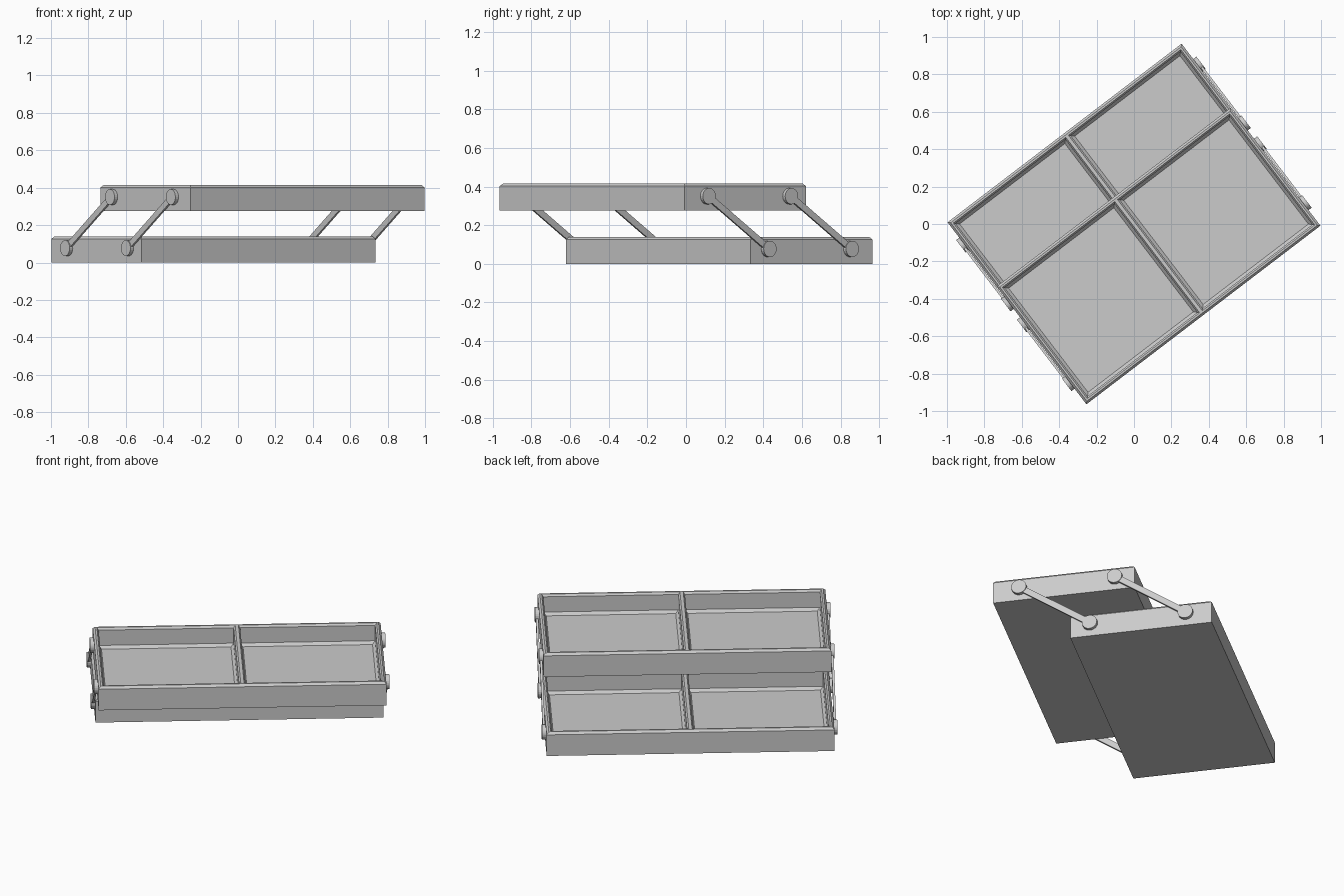
import bpy, bmesh, math
from mathutils import Matrix, Vector

if "Cube" in bpy.data.objects:
    bpy.data.objects.remove(bpy.data.objects["Cube"])

# Local frame: X along the tray length, Y across it; everything is turned about z
TURN = Matrix.Rotation(math.radians(37.35), 4, 'Z')
HL, HW, H = 0.787, 0.396, 0.14      # tray half length, half width, height


def finish(bm, name, mat):
    bmesh.ops.recalc_face_normals(bm, faces=bm.faces)
    me = bpy.data.meshes.new(name)
    bm.to_mesh(me)
    bm.free()
    ob = bpy.data.objects.new(name, me)
    bpy.context.collection.objects.link(ob)
    ob.matrix_world = TURN @ mat
    return ob


def ring(bm, x0, x1, y0, y1, z):
    return [bm.verts.new(p) for p in ((x0, y0, z), (x1, y0, z), (x1, y1, z), (x0, y1, z))]


def bridge(bm, a, b):
    for i in range(4):
        j = (i + 1) % 4
        bm.faces.new((a[i], a[j], b[j], b[i]))


def tray(name, y, z):
    bm = bmesh.new()
    # outer shell with chamfered rim
    shell = [ring(bm, -HL + i, HL - i, -HW + i, HW - i, h)
             for i, h in ((0, 0), (0, H - 0.013), (0.012, H))]
    bm.faces.new(shell[0])
    for a, b in zip(shell, shell[1:]):
        bridge(bm, a, b)
    # two pockets: chamfered lip, straight wall, sloped foot, floor
    tops = []
    for x0, x1, left in ((-HL + 0.022, -0.009, True), (0.009, HL - 0.022, False)):
        rings = [ring(bm, x0 + i, x1 - i, -HW + 0.022 + i, HW - 0.022 - i, h)
                 for i, h in ((0, H), (0.009, H - 0.012), (0.009, 0.036), (0.024, 0.02))]
        for a, b in zip(rings, rings[1:]):
            bridge(bm, a, b)
        bm.faces.new(rings[-1])
        tops.append(rings[0])
    # flat top of rim and divider
    o, (a, b) = shell[-1], tops
    for f in ((o[0], a[0], a[3], o[3]), (b[1], o[1], o[2], b[2]), (a[1], b[0], b[3], a[2]),
              (o[0], o[1], b[1], b[0], a[1], a[0]), (o[3], a[3], a[2], b[3], b[2], o[2])):
        bm.faces.new(f)
    return finish(bm, name, Matrix.Translation((0, y, z)))


def pin(name, x, y, z):
    bm = bmesh.new()
    bmesh.ops.create_cone(bm, cap_ends=True, segments=24, radius1=0.042, radius2=0.042, depth=0.022)
    return finish(bm, name, Matrix.Translation((x, y, z)) @ Matrix.Rotation(math.pi / 2, 4, 'Y'))


def bar(name, x, p, q):
    d = Vector(q) - Vector(p)
    c = (Vector(q) + Vector(p)) / 2
    bm = bmesh.new()
    bmesh.ops.create_cube(bm, size=1, matrix=Matrix.Diagonal((0.013, d.length, 0.034, 1)))
    return finish(bm, name, Matrix.Translation((x, c.x, c.y))
                  @ Matrix.Rotation(math.atan2(d.y, d.x), 4, 'X'))


# trays
tray("lower_tray", 0.216, 0.0)
tray("upper_tray", -0.216, 0.275)

# swing links with disc pins at both ends
for side, s in (("left", -1), ("right", 1)):
    for pos, y in (("back", 0.467), ("front", -0.069)):
        low, high = (y, 0.077), (y - 0.396, 0.35)
        bar(f"{side}_{pos}_link", s * 0.7965, low, high)
        pin(f"{side}_{pos}_lower_pin", s * 0.797, *low)
        pin(f"{side}_{pos}_upper_pin", s * 0.797, *high)
